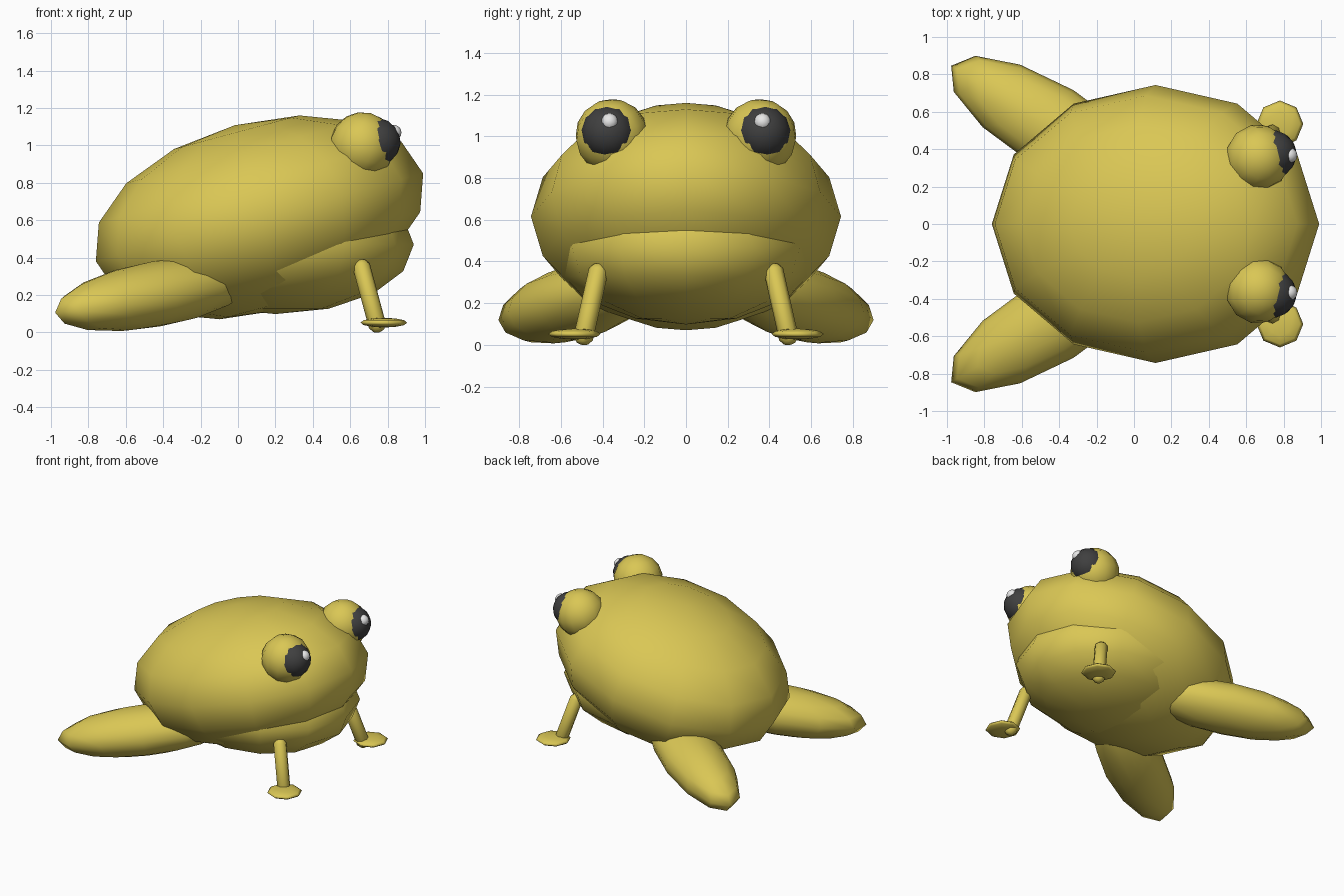
import bpy, bmesh
from math import radians
from mathutils import Vector, Euler, Matrix

cube = bpy.data.objects.get("Cube")
if cube:
    bpy.data.objects.remove(cube, do_unlink=True)


def make_material(name, color):
    mat = bpy.data.materials.new(name)
    mat.use_nodes = True
    rgba = (*color, 1.0)
    mat.diffuse_color = rgba
    bsdf = next(n for n in mat.node_tree.nodes if n.type == 'BSDF_PRINCIPLED')
    bsdf.inputs["Base Color"].default_value = rgba
    bsdf.inputs["Roughness"].default_value = 0.7
    return mat


skin = make_material("mustard skin", (0.70, 0.57, 0.09))
black = make_material("eye black", (0.05, 0.05, 0.05))
white = make_material("highlight white", (0.8, 0.8, 0.8))


def add_object(name, bm, mat):
    mesh = bpy.data.meshes.new(name)
    bmesh.ops.recalc_face_normals(bm, faces=bm.faces)
    for face in bm.faces:
        face.smooth = True
    bm.to_mesh(mesh)
    bm.free()
    mesh.materials.append(mat)
    obj = bpy.data.objects.new(name, mesh)
    bpy.context.collection.objects.link(obj)
    return obj


def ellipsoid(name, center, radii, mat, tilt=0, turn=0, segments=12, rings=8):
    """Low-poly sphere, scaled, pitched about y, then turned about z."""
    bm = bmesh.new()
    rot = Euler((0, radians(tilt), radians(turn))).to_matrix().to_4x4()
    matrix = Matrix.Translation(center) @ rot @ Matrix.Diagonal((*radii, 1))
    bmesh.ops.create_uvsphere(bm, u_segments=segments, v_segments=rings,
                              radius=1, matrix=matrix)
    return add_object(name, bm, mat)


def capsule(name, start, end, radius, mat):
    """Rounded rod: a sphere whose halves are pulled apart along its axis."""
    start, end = Vector(start), Vector(end)
    axis = end - start
    stretch = axis.length / 2 - radius
    bm = bmesh.new()
    bmesh.ops.create_uvsphere(bm, u_segments=8, v_segments=5, radius=radius)
    for v in bm.verts:
        v.co.z += stretch if v.co.z > 0 else -stretch
    rot = axis.to_track_quat('Z', 'Y').to_matrix().to_4x4()
    bm.transform(Matrix.Translation((start + end) / 2) @ rot)
    return add_object(name, bm, mat)


# Tilted body and the level lower jaw that pushes out below it
ellipsoid("body", (0.115, 0, 0.615), (0.906, 0.743, 0.51), skin, tilt=-15)
ellipsoid("lower_jaw", (0.2, 0, 0.47), (0.74, 0.63, 0.372), skin)

for side, s in (("left", 1), ("right", -1)):
    # Bulging eye, dark pupil and small highlight
    eye = Vector((0.665, s * 0.355, 1.0))
    gaze = Vector((0.93, s * 0.22, 0.22)).normalized()
    ellipsoid(side + "_eyeball", eye, (0.178,) * 3, skin, tilt=15, turn=s * 13)
    ellipsoid(side + "_pupil", eye + gaze * 0.078, (0.13,) * 3, black,
              tilt=75, turn=s * 13)
    ellipsoid(side + "_eye_highlight", (0.832, s * 0.367, 1.068), (0.042,) * 3, white)

    # Splayed hind leg
    ellipsoid(side + "_hind_leg", (-0.44, s * 0.523, 0.205), (0.635, 0.225, 0.175),
              skin, tilt=-9, turn=-s * 31)

    # Thin front leg standing on a round flat foot
    capsule(side + "_front_leg", (0.755, s * 0.5, 0.0), (0.65, s * 0.412, 0.39),
            0.05, skin)
    ellipsoid(side + "_front_foot", (0.78, s * 0.535, 0.052), (0.125, 0.125, 0.026),
              skin, segments=8, rings=6)
